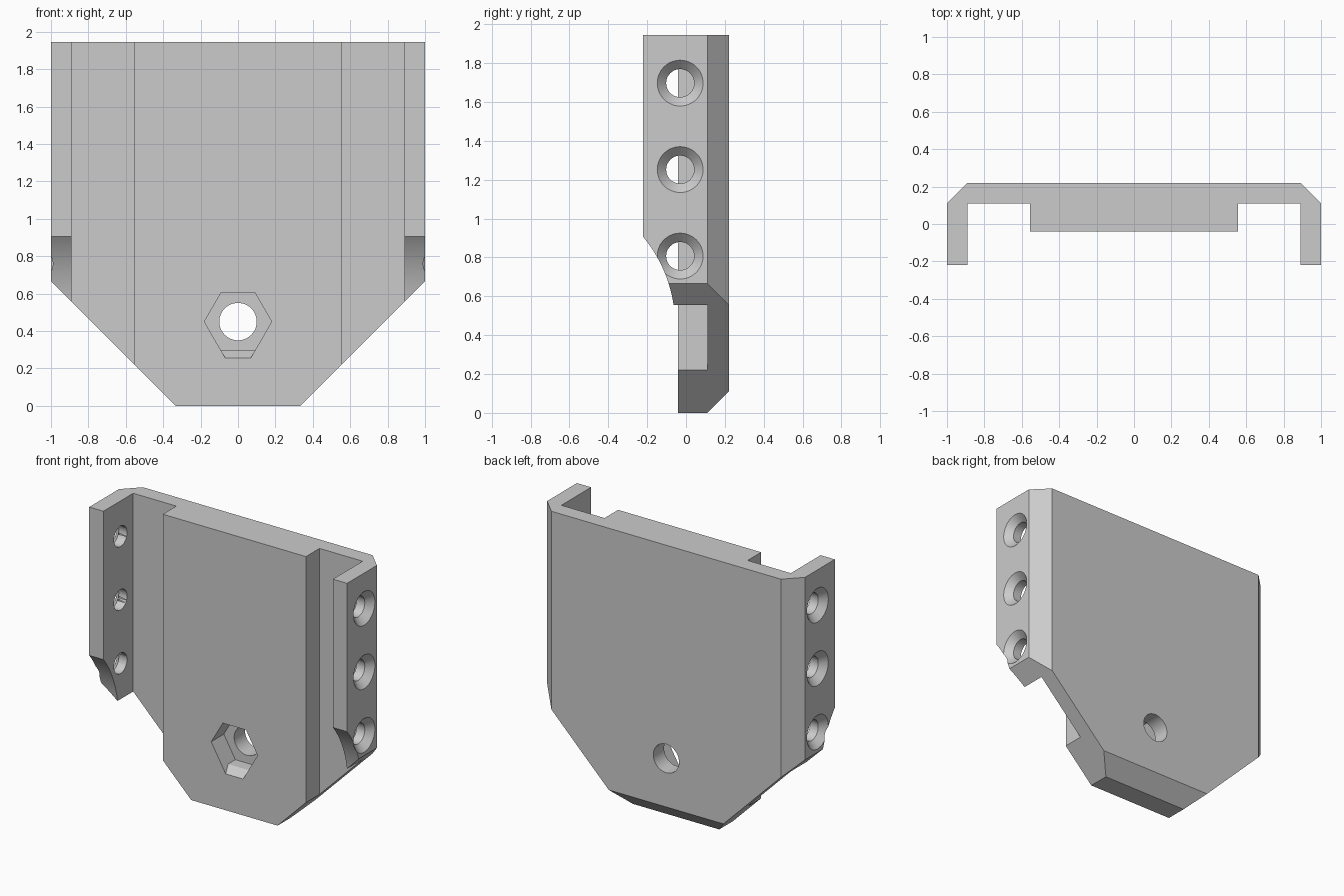
import bpy, bmesh, math
from mathutils import Vector, Matrix

cube = bpy.data.objects.get("Cube")
if cube:
    bpy.data.objects.remove(cube, do_unlink=True)

grey = bpy.data.materials.new("plain_grey")
grey.use_nodes = True
colour = (0.6, 0.6, 0.6, 1)
grey.diffuse_color = colour
grey.node_tree.nodes["Principled BSDF"].inputs["Base Color"].default_value = colour

HEIGHT = 1.945
BOLT_Z = 0.45


def make_object(name, bm):
    bmesh.ops.recalc_face_normals(bm, faces=bm.faces)
    mesh = bpy.data.meshes.new(name)
    bm.to_mesh(mesh)
    bm.free()
    mesh.materials.append(grey)
    obj = bpy.data.objects.new(name, mesh)
    bpy.context.collection.objects.link(obj)
    return obj


def cylinder(name, r1, r2, depth, centre, axis, segments=48):
    """Cylinder or cone; r1 is at the start and r2 at the end of the axis."""
    bm = bmesh.new()
    turn = Vector((0, 0, 1)).rotation_difference(Vector(axis)).to_matrix().to_4x4()
    bmesh.ops.create_cone(bm, cap_ends=True, segments=segments, radius1=r1, radius2=r2,
                          depth=depth, matrix=Matrix.Translation(centre) @ turn)
    return make_object(name, bm)


def loft(name, loops):
    """Closed solid through matching loops of points."""
    bm = bmesh.new()
    rings = [[bm.verts.new(p) for p in loop] for loop in loops]
    n = len(rings[0])
    for a, b in zip(rings, rings[1:]):
        for i in range(n):
            j = (i + 1) % n
            bm.faces.new((a[i], a[j], b[j], b[i]))
    bm.faces.new(rings[0])
    bm.faces.new(rings[-1])
    return make_object(name, bm)


def cut(target, cutter):
    cutter.hide_render = True
    mod = target.modifiers.new("cut", 'BOOLEAN')
    mod.operation = 'DIFFERENCE'
    mod.solver = 'EXACT'
    mod.object = cutter
    bpy.context.view_layer.objects.active = target
    bpy.ops.object.modifier_apply(modifier=mod.name)
    bpy.data.objects.remove(cutter, do_unlink=True)


# Bracket body: channel section with a raised centre pad, pulled upwards
half = [(0.555, -0.04), (0.555, 0.11), (0.89, 0.11), (0.89, -0.22),
        (1, -0.22), (1, 0.11), (0.89, 0.22)]
section = half + [(-x, y) for x, y in reversed(half)]
body = loft("bracket_body", [[(x, y, z) for x, y in section] for z in (0, HEIGHT)])

# Slanted lower corners and bevelled back edge of the foot
bm = bmesh.new()
bm.from_mesh(body.data)
for point, normal in (((0.335, 0, 0), (1, 0, -1)),
                      ((-0.335, 0, 0), (-1, 0, -1)),
                      ((0, 0.11, 0), (0, 1, -1))):
    geom = bm.verts[:] + bm.edges[:] + bm.faces[:]
    result = bmesh.ops.bisect_plane(bm, geom=geom, plane_co=point, plane_no=normal,
                                    clear_outer=True)
    rim = [e for e in result["geom_cut"] if isinstance(e, bmesh.types.BMEdge)]
    bmesh.ops.edgeloop_fill(bm, edges=rim)
bmesh.ops.recalc_face_normals(bm, faces=bm.faces)
bm.to_mesh(body.data)
bm.free()

# Rounded relief at the lower front of both flanges
cut(body, cylinder("relief_cutter", 0.714, 0.714, 3, (0, -0.77, BOLT_Z), (1, 0, 0), 128))

# Countersunk screw holes through the flanges
for side in (-1, 1):
    for z in (0.807, 1.252, 1.697):
        cut(body, cylinder("screw_cutter", 0.072, 0.072, 0.3,
                           (side * 0.95, -0.03, z), (side, 0, 0)))
        cut(body, cylinder("countersink_cutter", 0.068, 0.138, 0.07,
                           (side * 0.985, -0.03, z), (side, 0, 0)))

# Hexagonal nut pocket with a sloping lower lip, and the bolt hole behind it
def hexagon(y, drop):
    low = 0.155 + drop
    foot = 0.18 - low / math.sqrt(3)
    pts = [(-0.18, 0), (-0.09, 0.155), (0.09, 0.155), (0.18, 0), (foot, -low), (-foot, -low)]
    return [(x, y, BOLT_Z + z) for x, z in pts]

cut(body, loft("nut_cutter", [hexagon(-0.1, 0.04), hexagon(-0.04, 0.04),
                              hexagon(0.02, 0), hexagon(0.1, 0)]))
cut(body, cylinder("bolt_cutter", 0.1, 0.1, 1, (0, 0.1, BOLT_Z), (0, 1, 0)))

# Smooth the round cuts, keep the edges crisp
for obj in bpy.context.selected_objects:
    obj.select_set(False)
body.select_set(True)
bpy.context.view_layer.objects.active = body
bpy.ops.object.shade_smooth_by_angle(angle=math.radians(30))
